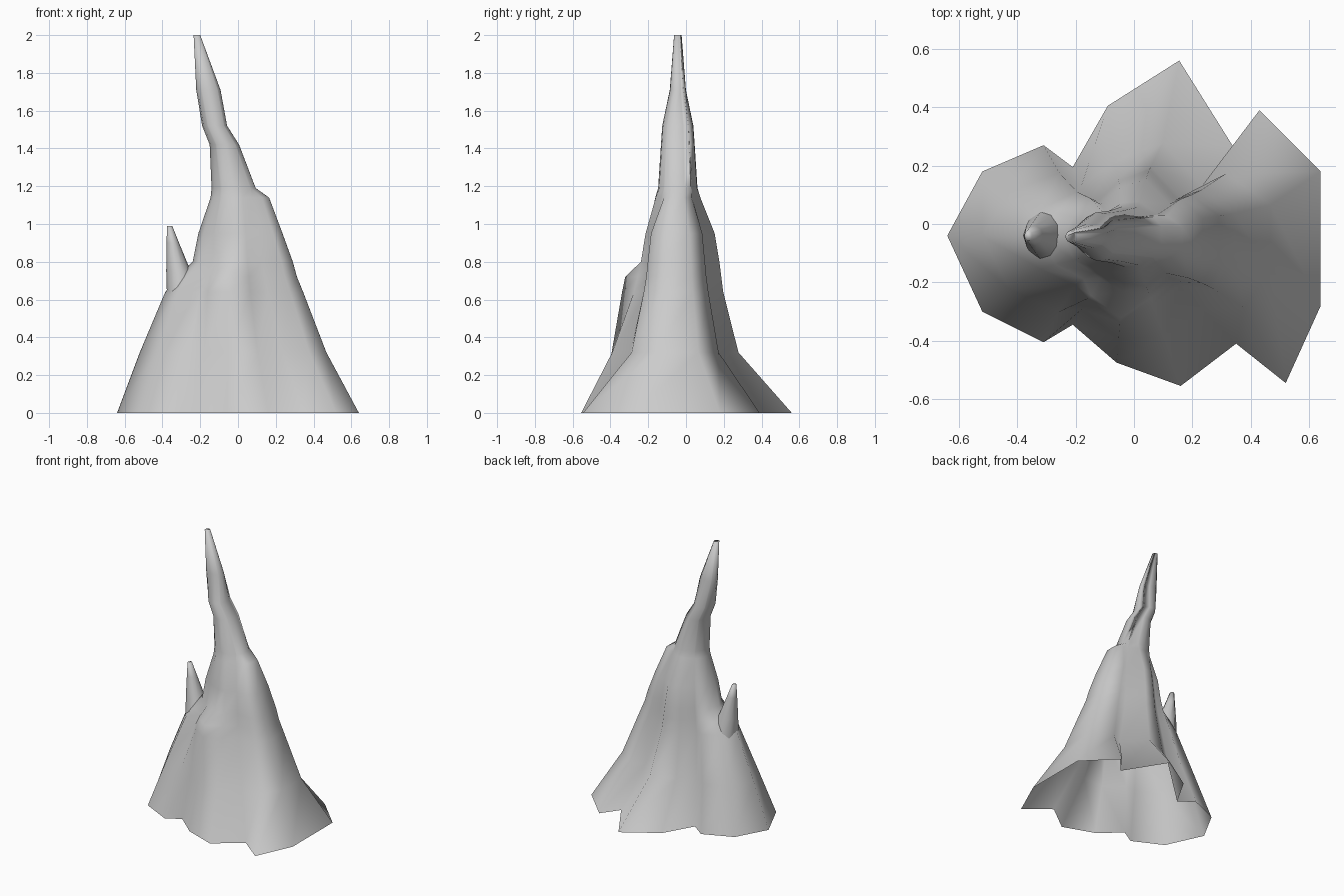
import bpy, bmesh, math

cube = bpy.data.objects.get("Cube")
if cube:
    bpy.data.objects.remove(cube, do_unlink=True)

stone = bpy.data.materials.new("grey_stone")
stone.use_nodes = True
GREY = (0.6, 0.6, 0.6, 1)
stone.diffuse_color = GREY
stone.node_tree.nodes["Principled BSDF"].inputs["Base Color"].default_value = GREY


def loft(name, rings):
    """Skin a stack of equal rings, capped at the top and open below."""
    bm = bmesh.new()
    rows = [[bm.verts.new(p) for p in ring] for ring in rings]
    n = len(rows[0])
    for low, high in zip(rows, rows[1:]):
        for i in range(n):
            j = (i + 1) % n
            bm.faces.new((low[i], low[j], high[j], high[i]))
    bm.faces.new(rows[-1])
    mesh = bpy.data.meshes.new(name)
    bm.to_mesh(mesh)
    bm.free()
    mesh.materials.append(stone)
    mesh.shade_smooth()
    obj = bpy.data.objects.new(name, mesh)
    bpy.context.collection.objects.link(obj)
    return obj


def ellipse(angles, cx, cy, rx, ry, z):
    return [(cx + rx * math.cos(a), cy + ry * math.sin(a), z) for a in angles]


# Foot outline: each buttress owns a run of corners
foot = {
    "left": [(-.52, .18), (-.64, -.04), (-.52, -.30), (-.31, -.405)],
    "front_left": [(-.21, -.345), (-.06, -.475)],
    "front": [(.16, -.555), (.35, -.41)],
    "right": [(.52, -.545), (.64, -.28), (.64, .18), (.43, .39)],
    "back": [(.34, .265), (.155, .56), (-.09, .405)],
    "back_left": [(-.21, .195), (-.31, .27)],
}
corners = [(part, p) for part, run in foot.items() for p in run]

# How far each buttress reaches from the core to its foot, in x and y, per level
levels = [.32, .64, .72, .80, .95, 1.14]
reach = {
    "left": ([.76, .49, .36, .2, .14, .01], [.63, .3, .22, .15, .1, .01]),
    "front_left": ([.75, .6, .5, .25, .14, .02], [.75, .58, .53, .25, .16, .04]),
    "front": ([.6, .32, .27, .22, .15, .03], [.6, .32, .27, .23, .17, .04]),
    "right": ([.685, .46, .4, .36, .26, .13], [.4, .25, .22, .2, .16, .0]),
    "back": ([.6, .32, .28, .25, .19, .04], [.44, .28, .26, .24, .19, .04]),
    "back_left": ([.74, .45, .34, .26, .18, .02], [.6, .33, .28, .25, .2, .02]),
}

# Main spire: buttressed body, then a leaning column
CX, CY, RX, RY = -.02, -.045, .12, .105
angles = [math.atan2(y - CY, x - CX) for _, (x, y) in corners]
core = ellipse(angles, CX, CY, RX, RY, 0)
rings = [[(x, y, 0) for _, (x, y) in corners]]
for k, z in enumerate(levels):
    ring = []
    for (part, (x, y)), (u, v, _) in zip(corners, core):
        sx, sy = reach[part]
        ring.append((u + (x - u) * sx[k], v + (y - v) * sy[k], z))
    rings.append(ring)
for cx, rx, ry, z in [(CX, RX, RY, 1.19), (-.07, .08, .09, 1.42),
                      (-.122, .068, .083, 1.52), (-.155, .066, .043, 1.71),
                      (-.217, .018, .02, 2)]:
    rings.append(ellipse(angles, cx, -.043, rx, ry, z))
loft("main_spire", rings)

# Small side spire standing on the left shoulder
turn = [math.tau * i / 10 for i in range(10)]
loft("side_spire", [ellipse(turn, cx, -.04, rx, ry, z) for cx, rx, ry, z in
                    [(-.28, .095, .1, .58), (-.315, .065, .065, .75),
                     (-.345, .033, .035, .9), (-.362, .014, .017, .99)]])
